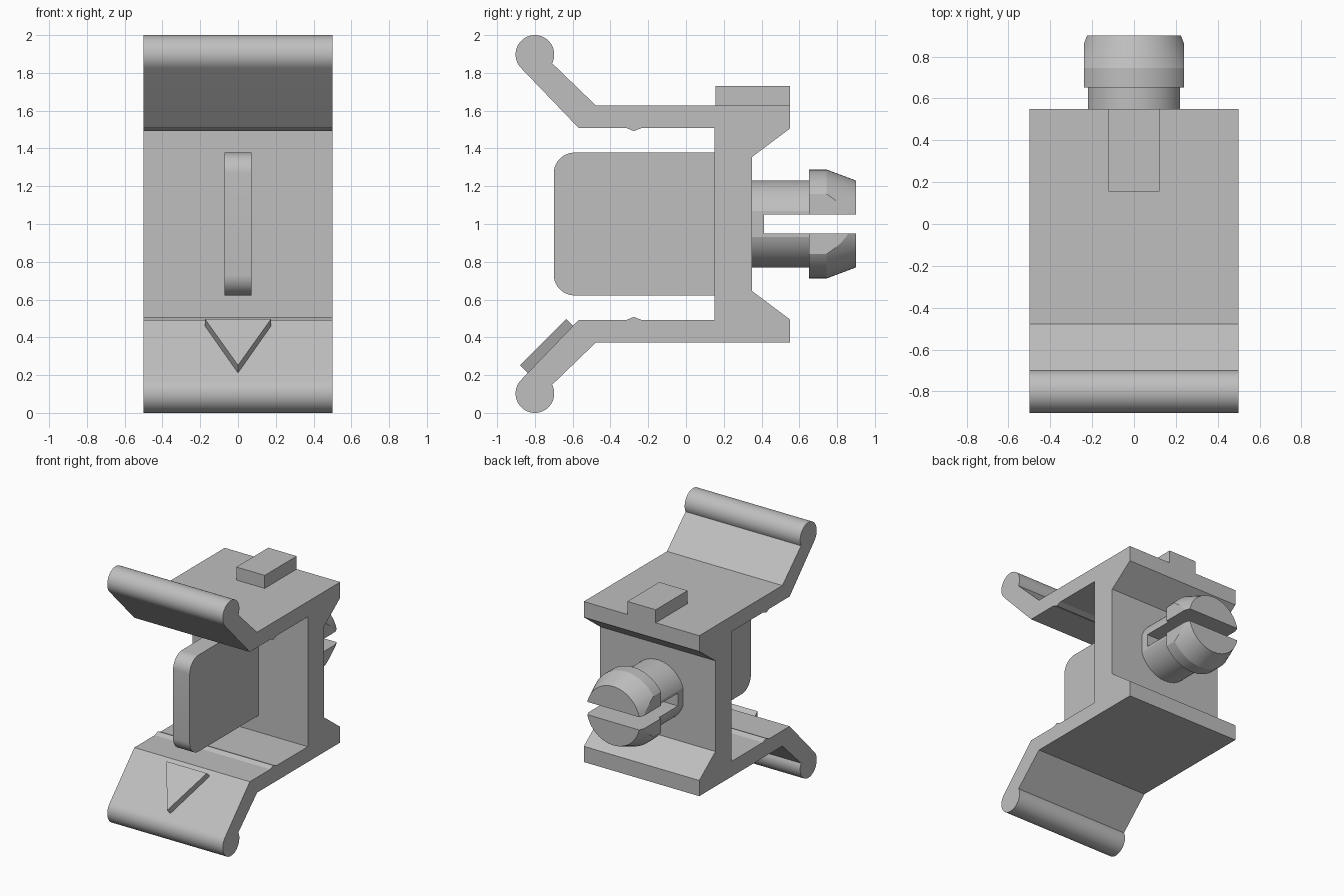
import bpy, bmesh
from math import sin, cos, radians, pi
from mathutils import Vector

cube = bpy.data.objects.get("Cube")
if cube:
    bpy.data.objects.remove(cube, do_unlink=True)

MID = 1.0          # height of the symmetry plane
HALF_WIDTH = 0.5

grey = bpy.data.materials.new("plain_grey")
grey.use_nodes = True
colour = (0.52, 0.52, 0.52, 1)
grey.diffuse_color = colour
grey.node_tree.nodes["Principled BSDF"].inputs["Base Color"].default_value = colour


def finish(name, bm):
    bmesh.ops.recalc_face_normals(bm, faces=bm.faces[:])
    mesh = bpy.data.meshes.new(name)
    bm.to_mesh(mesh)
    bm.free()
    mesh.materials.append(grey)
    obj = bpy.data.objects.new(name, mesh)
    bpy.context.collection.objects.link(obj)
    bpy.ops.object.select_all(action='DESELECT')
    obj.select_set(True)
    bpy.context.view_layer.objects.active = obj
    bpy.ops.object.shade_smooth_by_angle(angle=radians(15))
    return obj


def arc(cy, cz, r, start, end, steps):
    angles = [radians(start + (end - start) * i / steps) for i in range(steps + 1)]
    return [(cy + r * cos(a), cz + r * sin(a)) for a in angles]


def prism(name, points, offset):
    """Extrude a closed loop of 3D points by an offset."""
    bm = bmesh.new()
    face = bm.faces.new([bm.verts.new(p) for p in points])
    new = bmesh.ops.extrude_face_region(bm, geom=[face], use_keep_orig=True)["geom"]
    verts = [g for g in new if isinstance(g, bmesh.types.BMVert)]
    bmesh.ops.translate(bm, verts=verts, vec=offset)
    return finish(name, bm)


def side_prism(name, outline, half_width):
    """Extrude a (y, height above the middle) outline across x."""
    points = [(-half_width, y, MID + h) for y, h in outline]
    return prism(name, points, Vector((2 * half_width, 0, 0)))


def turned(name, profile, flat, slot=None, side=1):
    """Revolve (y, radius) about y, trim flats at +-x, keep one side of the slot."""
    bm = bmesh.new()
    n = 64
    rings = [[bm.verts.new((r * sin(2 * pi * i / n), y, r * cos(2 * pi * i / n)))
              for i in range(n)] for y, r in profile]
    for a, b in zip(rings, rings[1:]):
        for i in range(n):
            bm.faces.new((a[i], a[(i + 1) % n], b[(i + 1) % n], b[i]))
    bm.faces.new(rings[0])
    bm.faces.new(rings[-1])
    cuts = [((flat, 0, 0), (1, 0, 0)), ((-flat, 0, 0), (-1, 0, 0))]
    if slot:
        cuts.append(((0, 0, slot), (0, 0, -1)))
    for point, normal in cuts:
        geom = bm.verts[:] + bm.edges[:] + bm.faces[:]
        bmesh.ops.bisect_plane(bm, geom=geom, plane_co=point, plane_no=normal,
                               clear_outer=True)
        bmesh.ops.holes_fill(bm, edges=[e for e in bm.edges if e.is_boundary], sides=0)
    for v in bm.verts:
        v.co.z = MID + side * v.co.z
    return finish(name, bm)


# Clip body: web, flanges and flared arms ending in round rolls
upper = [(0.35, 0.355), (0.55, 0.505), (0.55, 0.628), (-0.478, 0.628)]
upper += arc(-0.8, 0.8975, 0.1025, -27, 225, 30)
upper += [(-0.568, 0.508), (-0.315, 0.508), (-0.277, 0.492), (-0.235, 0.508), (0.15, 0.508)]
lower = [(y, -h) for y, h in reversed(upper)]
side_prism("clip_body", upper + lower, HALF_WIDTH)

# Central tongue with rounded front corners
tongue = [(0.16, 0.378)] + arc(-0.59, 0.268, 0.11, 90, 180, 10)
side_prism("centre_tongue", tongue + [(y, -h) for y, h in reversed(tongue)], 0.072)

# Key block on the top face
side_prism("top_key", [(0.155, 0.62), (0.55, 0.62), (0.55, 0.73), (0.155, 0.73)], 0.123)

# Raised arrow on the lower arm
prism("arrow_marker", [(-0.175, -0.635, 0.497), (0.175, -0.635, 0.497), (0, -0.878, 0.252)],
      Vector((0, 0.045, -0.045)))

# Split snap-in peg at the back
turned("peg_base", [(0.34, 0.23), (0.412, 0.23)], 0.219)
for label, side in (("upper", 1), ("lower", -1)):
    turned(label + "_peg_shaft", [(0.412, 0.23), (0.655, 0.23)], 0.219, 0.05, side)
    turned(label + "_peg_head", [(0.652, 0.288), (0.745, 0.288), (0.9, 0.23)], 0.24, 0.05, side)
